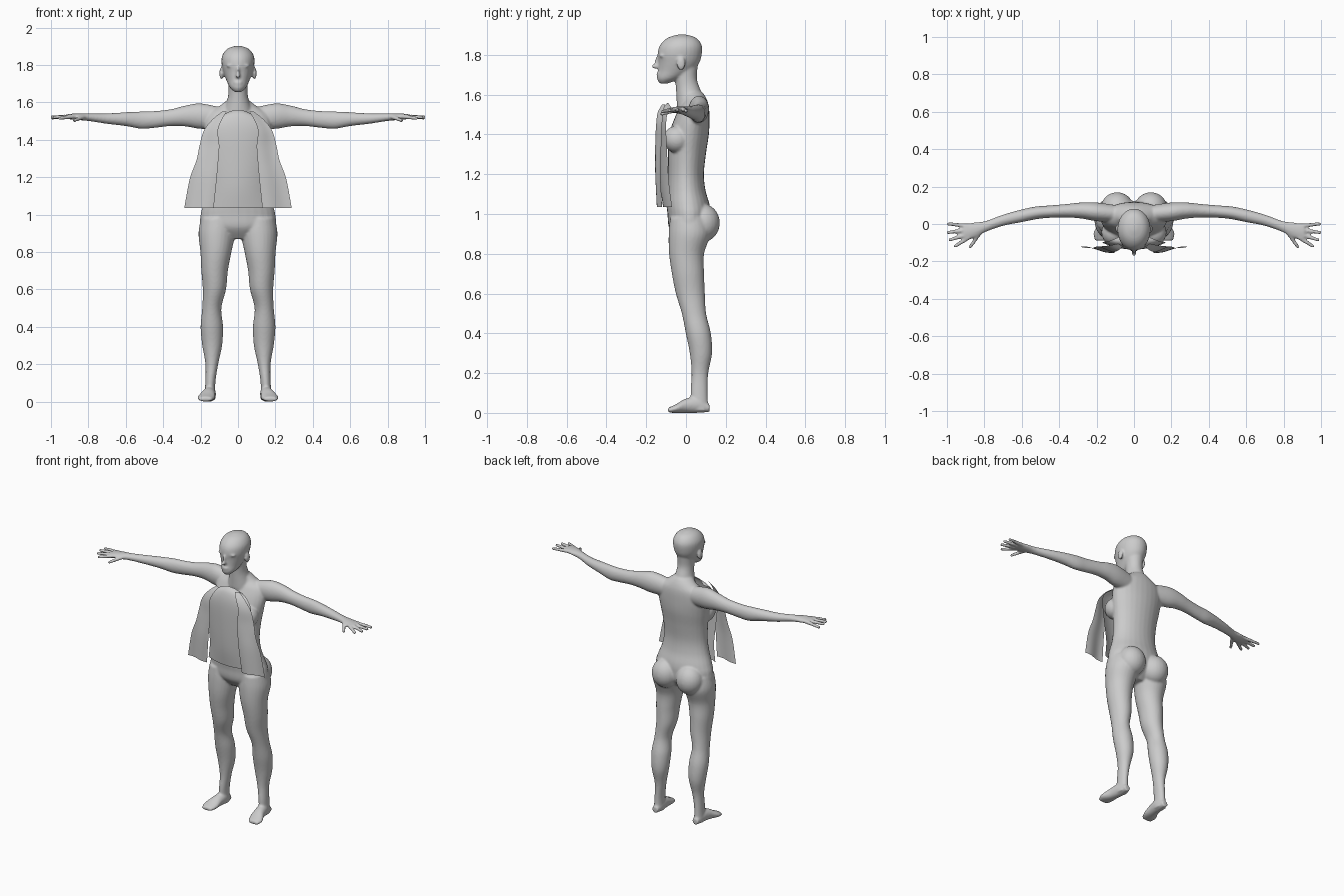
import bpy, bmesh, math
from mathutils import Vector, Matrix


def smooth_rows(rows, steps=6):
    """Catmull-Rom interpolation of parameter rows."""
    out = []
    for i in range(len(rows) - 1):
        a, b, c, d = (rows[max(i - 1, 0)], rows[i], rows[i + 1],
                      rows[min(i + 2, len(rows) - 1)])
        for k in range(steps):
            t = k / steps
            out.append([0.5 * (2*q + (r - p)*t + (2*p - 5*q + 4*r - s)*t*t
                               + (3*q - p - 3*r + s)*t**3)
                        for p, q, r, s in zip(a, b, c, d)])
    return out + [list(rows[-1])]


def loft(bm, rows, axis, side=1, n=28):
    """Closed tube; row = position on axis, two centre coords, two radii."""
    rings = []
    for p, c1, c2, r1, r2 in smooth_rows(rows):
        ring = []
        for k in range(n):
            a = 2 * math.pi * k / n
            u, v = c1 + r1 * math.cos(a), c2 + r2 * math.sin(a)
            x, y, z = {'x': (p, u, v), 'y': (u, p, v), 'z': (u, v, p)}[axis]
            ring.append(bm.verts.new((x * side, y, z)))
        rings.append(ring)
    for a, b in zip(rings, rings[1:]):
        for k in range(n):
            bm.faces.new((a[k], a[(k+1) % n], b[(k+1) % n], b[k]))
    bm.faces.new(rings[0])
    bm.faces.new(rings[-1])


def ball(bm, centre, radii):
    m = Matrix.Translation(centre) @ Matrix.Diagonal((*radii, 1))
    bmesh.ops.create_uvsphere(bm, u_segments=24, v_segments=16, radius=1, matrix=m)


def finger(bm, a, b, r1, r2):
    a, b = Vector(a), Vector(b)
    d = b - a
    m = Matrix.Translation((a + b) / 2) @ d.to_track_quat('Z', 'Y').to_matrix().to_4x4()
    bmesh.ops.create_cone(bm, cap_ends=True, segments=12, radius1=r1, radius2=r2,
                          depth=d.length, matrix=m)
    ball(bm, b, (r2, r2, r2))


def finish(name, bm):
    bmesh.ops.recalc_face_normals(bm, faces=bm.faces)
    me = bpy.data.meshes.new(name)
    bm.to_mesh(me)
    bm.free()
    me.polygons.foreach_set("use_smooth", [True] * len(me.polygons))
    ob = bpy.data.objects.new(name, me)
    bpy.context.collection.objects.link(ob)
    return ob


bm = bmesh.new()

# Torso
loft(bm, [(.87, 0, .01, .10, .05), (.93, 0, .015, .195, .10), (1.0, 0, .015, .20, .108),
          (1.05, 0, .01, .186, .108), (1.12, 0, .002, .162, .096), (1.2, 0, 0, .15, .09),
          (1.3, 0, .005, .155, .095), (1.4, 0, .015, .17, .10), (1.48, 0, .03, .178, .088),
          (1.54, 0, .042, .16, .073), (1.58, 0, .045, .10, .058), (1.61, 0, .03, .06, .055)], 'z')

# Neck and head
loft(bm, [(1.53, 0, .03, .085, .075), (1.62, 0, .012, .056, .062),
          (1.68, 0, 0, .05, .055), (1.75, 0, 0, .055, .06)], 'z')
loft(bm, [(1.655, 0, -.112, .018, .018), (1.68, 0, -.088, .044, .058),
          (1.72, 0, -.052, .063, .088), (1.76, 0, -.036, .078, .103),
          (1.80, 0, -.032, .087, .111), (1.84, 0, -.027, .087, .108),
          (1.87, 0, -.023, .073, .09), (1.89, 0, -.02, .05, .062),
          (1.902, 0, -.02, .014, .018)], 'z')

# Face: nose, bridge, lips, chin, brows
ball(bm, (0, -.150, 1.742), (.013, .024, .013))
ball(bm, (0, -.140, 1.762), (.009, .018, .034))
ball(bm, (0, -.136, 1.706), (.025, .014, .007))
ball(bm, (0, -.134, 1.694), (.021, .014, .007))
ball(bm, (0, -.122, 1.672), (.022, .02, .016))

for s in (1, -1):
    ball(bm, (s * .036, -.118, 1.795), (.026, .018, .008))
    ball(bm, (s * .089, -.025, 1.755), (.010, .022, .034))
    # Chest and buttocks
    ball(bm, (s * .108, -.045, 1.375), (.066, .07, .068))
    ball(bm, (s * .09, .085, .955), (.088, .085, .095))
    # Leg
    loft(bm, [(.98, .108, .015, .09, .095), (.9, .113, .018, .098, .105),
              (.8, .118, .003, .083, .088), (.7, .125, .01, .071, .081),
              (.6, .126, .022, .062, .073), (.5, .14, .04, .051, .061),
              (.4, .14, .062, .060, .063), (.3, .138, .075, .053, .056),
              (.2, .14, .07, .034, .042), (.1, .148, .066, .027, .043),
              (.01, .15, .07, .03, .043)], 'z', s)
    # Foot
    loft(bm, [(.118, .15, .024, .02, .02), (.06, .15, .04, .032, .04),
              (0, .158, .036, .037, .036), (-.05, .17, .022, .047, .022),
              (-.09, .174, .013, .035, .012)], 'y', s)
    # Arm and palm
    loft(bm, [(.09, .055, 1.515, .045, .058), (.2, .065, 1.526, .05, .068),
              (.28, .072, 1.527, .043, .056), (.36, .071, 1.518, .036, .045),
              (.45, .066, 1.508, .033, .045), (.52, .06, 1.505, .034, .046),
              (.6, .044, 1.51, .034, .037), (.7, .02, 1.513, .030, .028),
              (.79, -.012, 1.52, .029, .021), (.85, -.032, 1.523, .041, .018),
              (.91, -.043, 1.524, .044, .014)], 'x', s)
    # Fingers and thumb
    for bx, by, tx, ty, tz in ((.88, -.010, .992, 0, 1.517), (.89, -.032, .995, -.045, 1.522),
                               (.89, -.055, .985, -.085, 1.52), (.88, -.070, .955, -.118, 1.515),
                               (.82, -.040, .875, -.122, 1.503)):
        finger(bm, (s * bx, by, 1.524), (s * tx, ty, tz), .0125, .0095)

body = finish("body", bm)
rm = body.modifiers.new("fuse", 'REMESH')
rm.mode = 'VOXEL'
rm.voxel_size = .0065
rm.use_smooth_shade = True
sm = body.modifiers.new("soften", 'SMOOTH')
sm.factor = .5
sm.iterations = 5


def sheet(name, rows, point, n=14):
    """Open cloth sheet, point(row, t) with t from 0 to 1."""
    bm = bmesh.new()
    grid = [[bm.verts.new(point(r, k / n)) for k in range(n + 1)]
            for r in smooth_rows(rows, 5)]
    for a, b in zip(grid, grid[1:]):
        for k in range(n):
            bm.faces.new((a[k], a[k + 1], b[k + 1], b[k]))
    return finish(name, bm)


# Shirt front: height, half width, centre depth, side depth
def shirt_point(r, t):
    u = 2 * t - 1
    return (u * r[1], r[2] + (r[3] - r[2]) * u * u, r[0] - r[4] * u * u)


sheet("shirt_front", [(1.56, .08, -.09, -.07, .03), (1.53, .13, -.118, -.09, .02),
                      (1.45, .168, -.135, -.10, 0), (1.3, .16, -.136, -.095, 0),
                      (1.15, .15, -.13, -.085, 0), (1.035, .17, -.115, -.07, 0)], shirt_point)

# Open vest panels: height, inner x, outer x, inner depth, outer depth
panel = [(1.55, .06, .085, -.12, -.105), (1.51, .085, .135, -.142, -.115),
         (1.45, .107, .182, -.15, -.12), (1.37, .10, .205, -.154, -.122),
         (1.29, .105, .222, -.155, -.128), (1.19, .114, .258, -.154, -.128),
         (1.035, .13, .287, -.145, -.122)]
for s, label in ((1, "left"), (-1, "right")):
    sheet("vest_panel_" + label, panel, lambda r, t: (
        s * (r[1] + (r[2] - r[1]) * t),
        r[3] + (r[4] - r[3]) * t - .006 * math.sin(t * 2 * math.pi) * (1.55 - r[0]) / .5,
        r[0]))
